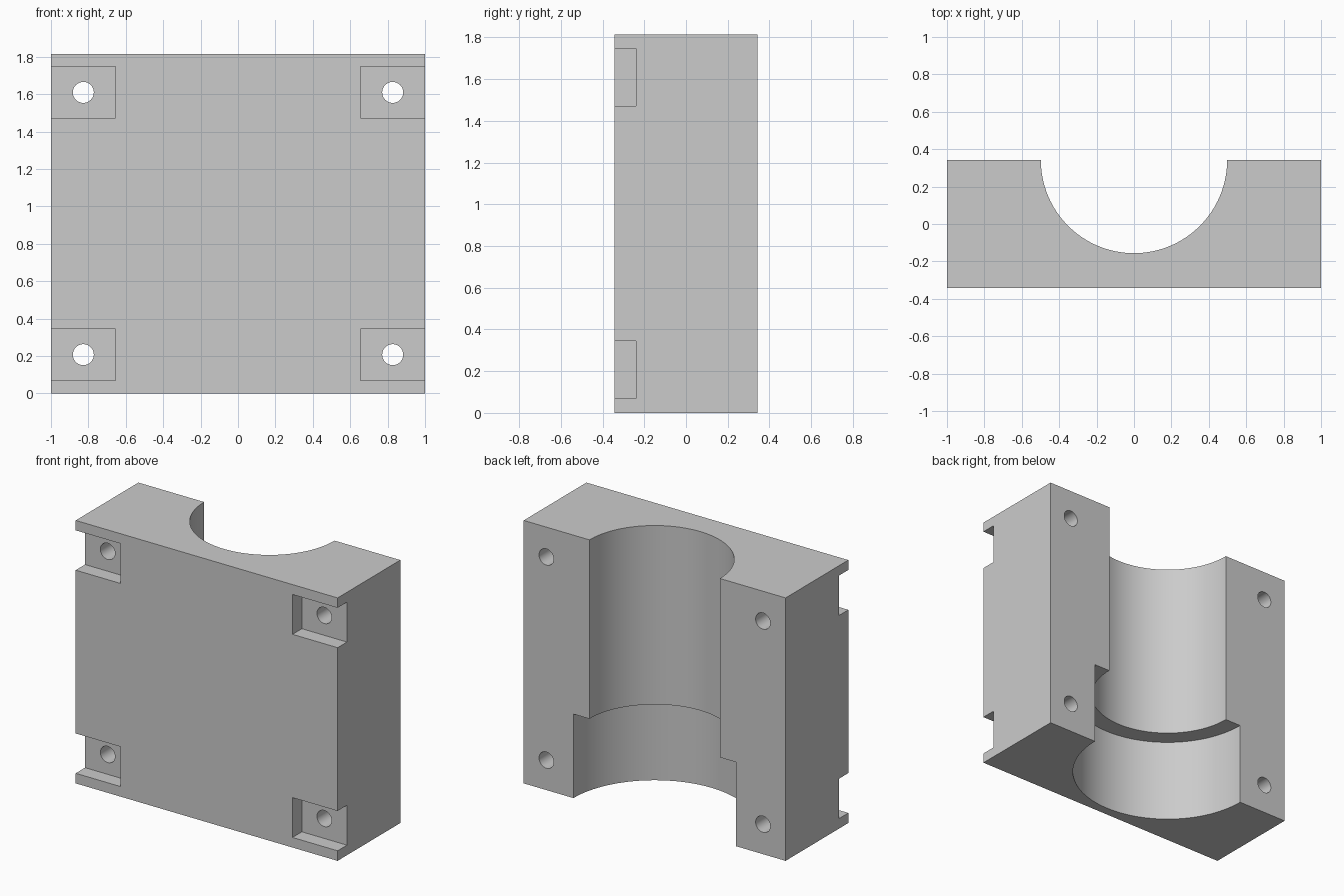
import bpy
import math

W, D, H = 1.0, 0.342, 1.815            # half width, half depth, height
BORE_R, SEAT_R, SEAT_H = 0.498, 0.62, 0.58
HOLE_R, HOLE_X = 0.056, 0.827
POCKET_X, POCKET_H, POCKET_D = 0.656, 0.275, 0.102
OVER = 0.1                             # cutter overshoot

cube = bpy.data.objects.get("Cube")
if cube:
    bpy.data.objects.remove(cube, do_unlink=True)

grey = bpy.data.materials.new("light_grey")
grey.use_nodes = True
grey.diffuse_color = (0.6, 0.6, 0.6, 1)
grey.node_tree.nodes["Principled BSDF"].inputs["Base Color"].default_value = (0.6, 0.6, 0.6, 1)


def box(name, lo, hi):
    """Axis-aligned box between two corners."""
    centre = [(a + b) / 2 for a, b in zip(lo, hi)]
    bpy.ops.mesh.primitive_cube_add(size=1, location=centre)
    obj = bpy.context.object
    obj.name = name
    obj.scale = [b - a for a, b in zip(lo, hi)]
    bpy.ops.object.transform_apply(location=True, rotation=False, scale=True)
    obj.data.materials.append(grey)
    return obj


def cylinder(name, radius, depth, location, sides, along_y=False):
    tilt = math.pi / 2 if along_y else 0
    bpy.ops.mesh.primitive_cylinder_add(vertices=sides, radius=radius, depth=depth,
                                        location=location, rotation=(tilt, 0, 0))
    obj = bpy.context.object
    obj.name = name
    obj.data.materials.append(grey)
    return obj


# Solid block
block = box("bearing_block", (-W, -D, 0), (W, D, H))

# Half-round bore along the height, with a wider seat at the bottom
cutters = [
    cylinder("bore_cutter", BORE_R, H + 2 * OVER, (0, D, H / 2), 128),
    cylinder("seat_cutter", SEAT_R, SEAT_H + OVER, (0, D, (SEAT_H - OVER) / 2), 128),
]

# Corner pockets open to the sides, each with a through hole
for side in (-1, 1):
    for z in (0.207, 1.609):
        xs = sorted((side * POCKET_X, side * (W + OVER)))
        cutters.append(box("pocket_cutter",
                           (xs[0], -D - OVER, z - POCKET_H / 2),
                           (xs[1], -D + POCKET_D, z + POCKET_H / 2)))
        cutters.append(cylinder("hole_cutter", HOLE_R, 2 * D + 2 * OVER,
                                (side * HOLE_X, 0, z), 48, along_y=True))

# Cut everything out of the block
bpy.ops.object.select_all(action='DESELECT')
block.select_set(True)
bpy.context.view_layer.objects.active = block
for cutter in cutters:
    cutter.hide_render = True
    mod = block.modifiers.new("cut", 'BOOLEAN')
    mod.operation = 'DIFFERENCE'
    mod.solver = 'EXACT'
    mod.object = cutter
    bpy.ops.object.modifier_apply(modifier=mod.name)
for cutter in cutters:
    bpy.data.objects.remove(cutter, do_unlink=True)

# One colour, smooth bores with sharp edges
block.data.materials.clear()
block.data.materials.append(grey)
bpy.ops.object.shade_smooth_by_angle(angle=math.radians(30))
